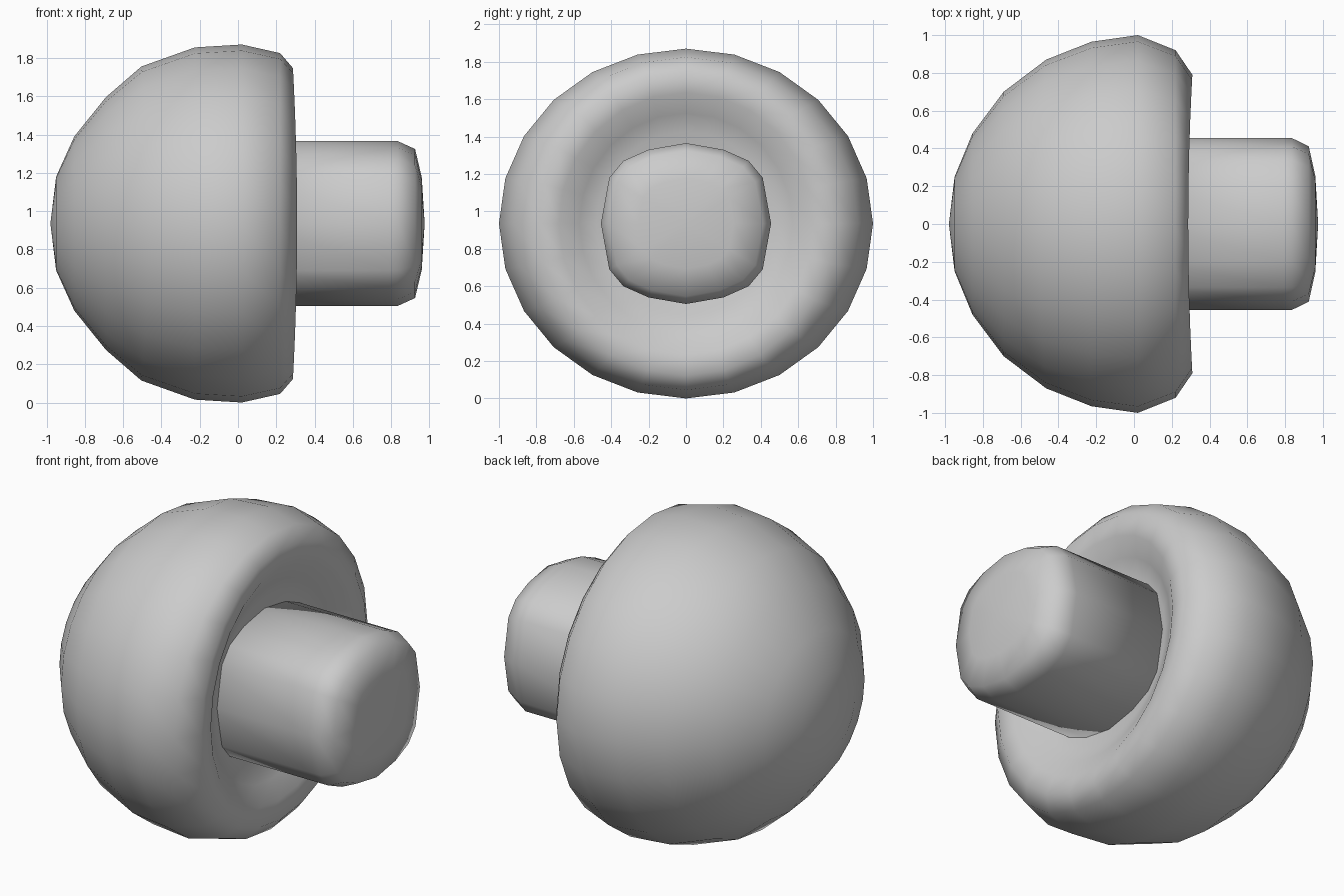
import bpy, bmesh, math

if "Cube" in bpy.data.objects:
    bpy.data.objects.remove(bpy.data.objects["Cube"])

CZ = 0.935  # height of the mushroom's axis


def loft(name, rings, section):
    """Skin rings along x; a first or last ring of zero size becomes a pole."""
    bm = bmesh.new()
    loops = []
    for ring in rings:
        pts = section(ring)
        if ring[1] == 0:
            loops.append([bm.verts.new((ring[0], 0, CZ))])
        else:
            loops.append([bm.verts.new(p) for p in pts])
    for a, b in zip(loops, loops[1:]):
        n = max(len(a), len(b))
        for i in range(n):
            j = (i + 1) % n
            if len(a) == 1:
                bm.faces.new((a[0], b[i], b[j]))
            elif len(b) == 1:
                bm.faces.new((a[i], b[0], a[j]))
            else:
                bm.faces.new((a[i], b[i], b[j], a[j]))
    bmesh.ops.recalc_face_normals(bm, faces=bm.faces)
    for f in bm.faces:
        f.smooth = True
    mesh = bpy.data.meshes.new(name)
    bm.to_mesh(mesh)
    bm.free()
    obj = bpy.data.objects.new(name, mesh)
    bpy.context.collection.objects.link(obj)
    return obj


# Cap: slightly flattened dome with a rolled rim and hollow underside
def cap_section(ring):
    x, ry, rz, wave = ring
    pts = []
    for i in range(24):
        t = math.tau * i / 24
        pts.append((x + wave * math.cos(2 * t), ry * math.cos(t),
                    CZ + rz * math.sin(t)))
    return pts


cap_rings = [  # x, half width, half height, rim waviness
    (-0.98, 0, 0, 0),
    (-0.95, 0.25, 0.245, 0),
    (-0.855, 0.48, 0.455, 0),
    (-0.69, 0.70, 0.66, 0),
    (-0.485, 0.87, 0.82, 0.02),
    (-0.225, 0.965, 0.92, 0),
    (0.02, 1.0, 0.935, 0),
    (0.22, 0.92, 0.89, 0),
    (0.298, 0.79, 0.812, 0.011),
    (0.285, 0.68, 0.70, 0.01),
    (0.22, 0.57, 0.59, 0),
    (0.18, 0.48, 0.49, 0),
    (0.16, 0, 0, 0),
]
loft("mushroom_cap", cap_rings, cap_section)

# Stem: rounded-square post with a bevelled, gently domed end
QUARTER = [(0.455, 0), (0.41, 0.245), (0.335, 0.335), (0.20, 0.395)]


def stem_section(ring):
    x, s = ring
    q = QUARTER + [(0, 0.43)]
    q += [(-y, z) for y, z in reversed(QUARTER)]
    q += [(-y, -z) for y, z in q[1:-1]]
    return [(x, s * y, CZ + s * z) for y, z in q]


stem_rings = [(0.1, 0), (0.1, 1), (0.79, 1), (0.835, 1), (0.925, 0.905),
              (0.96, 0.56), (0.975, 0)]
loft("mushroom_stem", stem_rings, stem_section)
